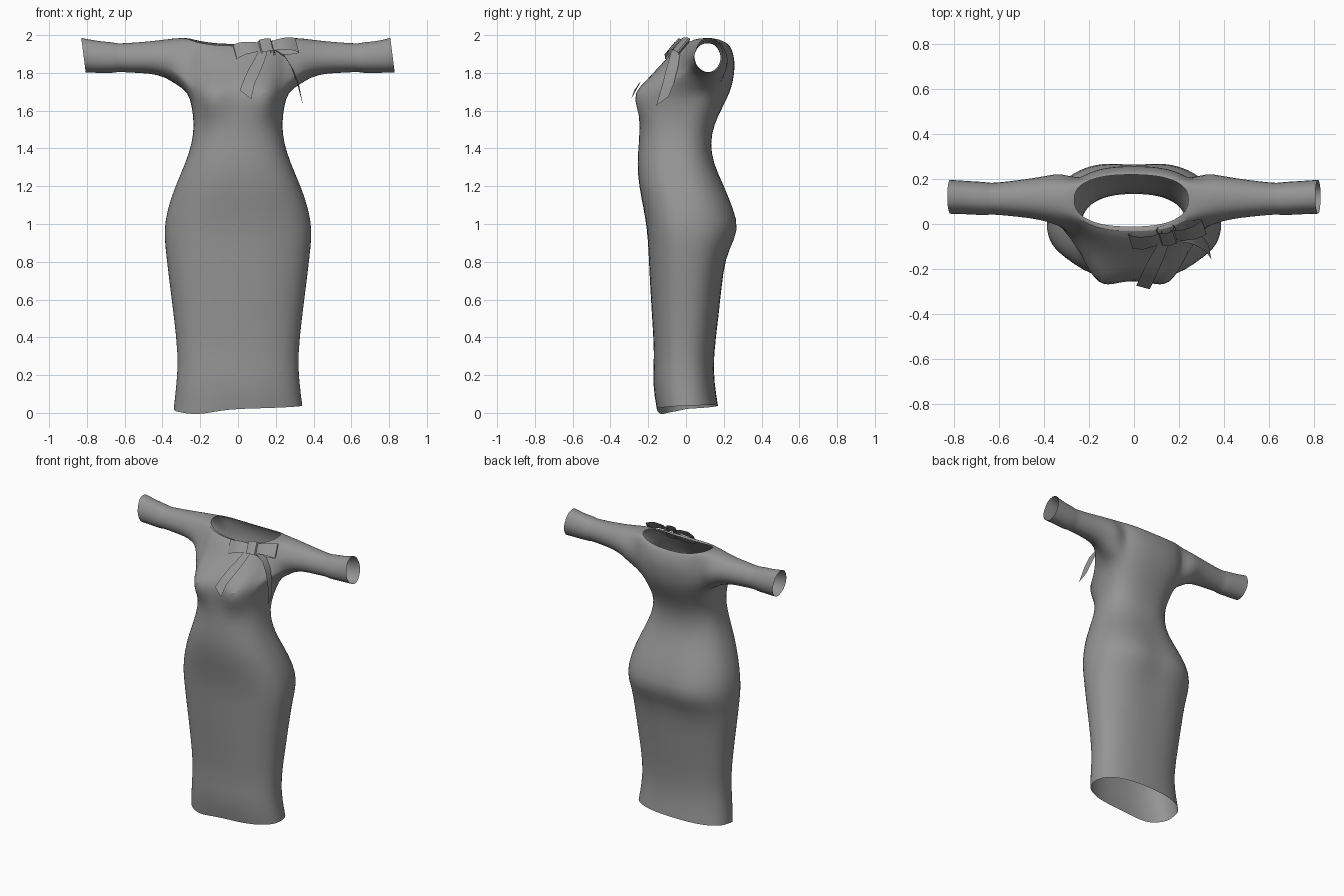
import bpy, bmesh, math
from mathutils import Vector

if "Cube" in bpy.data.objects:
    bpy.data.objects.remove(bpy.data.objects["Cube"])

fabric = bpy.data.materials.new("grey_fabric")
fabric.diffuse_color = (0.3, 0.3, 0.3, 1)
fabric.use_nodes = True
fabric.node_tree.nodes["Principled BSDF"].inputs["Base Color"].default_value = fabric.diffuse_color


def finish(name, bm, levels=0, angle=60):
    bmesh.ops.recalc_face_normals(bm, faces=bm.faces)
    me = bpy.data.meshes.new(name)
    bm.to_mesh(me)
    bm.free()
    ob = bpy.data.objects.new(name, me)
    bpy.context.collection.objects.link(ob)
    me.materials.append(fabric)
    if levels:
        ob.modifiers.new("smooth", 'SUBSURF').levels = levels
        ob.modifiers["smooth"].render_levels = levels
    bpy.ops.object.select_all(action='DESELECT')
    bpy.context.view_layer.objects.active = ob
    ob.select_set(True)
    bpy.ops.object.shade_smooth_by_angle(angle=math.radians(angle))
    return ob


def gauss(d, s):
    return math.exp(-(d / s) ** 2)


# Dress body rings: height, half width, front y, back y, side y
RINGS = [
    (0.03, .342, -.155, .170, .00), (0.16, .326, -.180, .150, -.01),
    (0.30, .317, -.166, .145, -.01), (0.52, .342, -.182, .175, .00),
    (0.76, .373, -.195, .200, .00), (0.87, .385, -.200, .240, .00),
    (0.97, .394, -.207, .297, .00), (1.08, .375, -.225, .262, .00),
    (1.20, .334, -.250, .205, -.02), (1.32, .280, -.260, .145, -.04),
    (1.43, .243, -.250, .128, -.04), (1.53, .233, -.245, .150, -.02),
    (1.62, .245, -.250, .195, .03), (1.70, .265, -.250, .235, .07),
    (1.76, .283, -.212, .250, .10), (1.82, .288, -.155, .258, .11),
    (1.87, .288, -.110, .258, .11), (1.92, .288, -.065, .245, .11),
    (1.95, .280, -.030, .228, .11), (1.945, .255, -.012, .220, .11)]
SIDE_RISE = {17: .025, 18: .035, 19: .038}
N = 32
ARM_LOW, ARM_HIGH, HALF = 13, 18, 3

bm = bmesh.new()
grid = []
for r, (z, w, yf, yb, ys) in enumerate(RINGS):
    row = []
    for i in range(N):
        a = 2 * math.pi * i / N
        c, s = math.cos(a), math.sin(a)
        x = w * math.copysign(abs(c) ** .82, c)
        y = ys + ((yb - ys) if s > 0 else (ys - yf)) * math.copysign(abs(s) ** .85, s)
        if s < 0:    # bust
            y -= .085 * gauss(z - 1.67, .075) * gauss(abs(x) - .165, .085) * abs(s) ** .5
        else:        # seat
            y -= .025 * gauss(z - .97, .15) * gauss(x, .09)
        zz = z + SIDE_RISE.get(r, 0) * c * c
        if r == 19:  # neckline sits slightly off centre, higher at the back
            x -= .012
            zz += .008 * s
        if r == 0:   # wavy hem
            zz += .008 * s + .008 * c - .026 * gauss(x + .22, .12) * (s < 0)
        row.append(bm.verts.new((x, y, zz)))
    grid.append(row)


def in_armhole(r, i):
    if not ARM_LOW <= r < ARM_HIGH:
        return False
    return any((i - c0 + HALF) % N < 2 * HALF for c0 in (0, N // 2))


for r in range(len(grid) - 1):
    for i in range(N):
        if not in_armhole(r, i):
            j = (i + 1) % N
            bm.faces.new((grid[r][i], grid[r][j], grid[r + 1][j], grid[r + 1][i]))

# Sleeves grown out of the armholes: x, low z, high z, front y, back y
SLEEVE = [(.325, 1.735, 1.985, -.015, .232), (.38, 1.775, 1.978, .008, .22),
          (.46, 1.797, 1.968, .025, .206), (.56, 1.80, 1.96, .035, .192),
          (.645, 1.806, 1.955, .043, .184), (.652, 1.798, 1.962, .036, .190),
          (.74, 1.80, 1.968, .042, .194), (.818, 1.80, 1.986, .044, .20)]
for side, c0 in ((1, 0), (-1, N // 2)):
    cols = [(c0 + k) % N for k in range(-HALF, HALF + 1)]
    loop = [grid[ARM_LOW][i] for i in cols]
    loop += [grid[r][cols[-1]] for r in range(ARM_LOW + 1, ARM_HIGH)]
    loop += [grid[ARM_HIGH][i] for i in reversed(cols)]
    loop += [grid[r][cols[0]] for r in range(ARM_HIGH - 1, ARM_LOW, -1)]
    angles = [math.atan2((v.co.z - 1.845) / .13, (v.co.y - .105) / .13) for v in loop]
    prev = loop
    for k, (x, z0, z1, y0, y1) in enumerate(SLEEVE):
        cur = []
        for a in angles:
            z = (z0 + z1) / 2 + (z1 - z0) / 2 * math.sin(a)
            slant = -.012 * math.sin(a) * side if k == len(SLEEVE) - 1 else 0
            cur.append(bm.verts.new((side * x + slant * side,
                                     (y0 + y1) / 2 + (y1 - y0) / 2 * math.cos(a), z)))
        for i in range(len(loop)):
            j = (i + 1) % len(loop)
            bm.faces.new((prev[i], prev[j], cur[j], cur[i]))
        prev = cur
finish("dress", bm, levels=1)

# Bow frame: u along the bow, v across the ribbon, n out of the chest
U = Vector((.335, .065, .035)).normalized()
V = Vector((-.18, .62, .75))
V = (V - U * V.dot(U)).normalized()
NRM = U.cross(V).normalized()
CENTRE = Vector((.148, -.045, 1.928))


def band(name, path, half):
    """Closed ribbon loop through (u, n) points, with a width rule by u."""
    bm = bmesh.new()
    rows = []
    for u, n in path:
        p = CENTRE + U * u + NRM * n
        rows.append([bm.verts.new(p + V * t * half(u)) for t in (-1, 0, 1)])
    for a, b in zip(rows, rows[1:] + rows[:1]):
        for k in range(2):
            bm.faces.new((a[k], a[k + 1], b[k + 1], b[k]))
    finish(name, bm, angle=50)


LOOP = [(.02, .010), (.06, .024), (.12, .024), (.168, .004),
        (.168, -.004), (.12, -.016), (.06, -.016), (.02, -.008)]
for name, s in (("bow_loop_right", 1), ("bow_loop_left", -1)):
    band(name, [(u * s, n) for u, n in LOOP], lambda u: .028 + .13 * abs(u))
band("bow_knot", [(-.042, .0), (-.03, .026), (0, .032), (.03, .026), (.042, 0), (.03, -.015), (-.03, -.015)],
     lambda u: .044)


# Hanging ribbon tails with slanted tips
def tail(name, pts, across):
    bm = bmesh.new()
    across = Vector(across)
    rows = []
    for k, p in enumerate(pts):
        w = across * (.7 + .3 * min(k, 2) / 2)
        a, b = Vector(p) - w, Vector(p) + w
        if k == len(pts) - 1:
            b.z -= .03
        rows.append((bm.verts.new(a), bm.verts.new(b)))
    for a, b in zip(rows, rows[1:]):
        bm.faces.new((a[0], a[1], b[1], b[0]))
    finish(name, bm)


tail("bow_tail_left", [(.135, -.075, 1.92), (.115, -.125, 1.87), (.085, -.185, 1.81),
                       (.058, -.245, 1.75), (.04, -.282, 1.70)], (.03, -.008, -.008))
tail("bow_tail_right", [(.19, -.055, 1.925), (.25, -.06, 1.885), (.29, -.075, 1.82),
                        (.318, -.095, 1.74), (.338, -.125, 1.665)], (.006, -.032, -.008))
